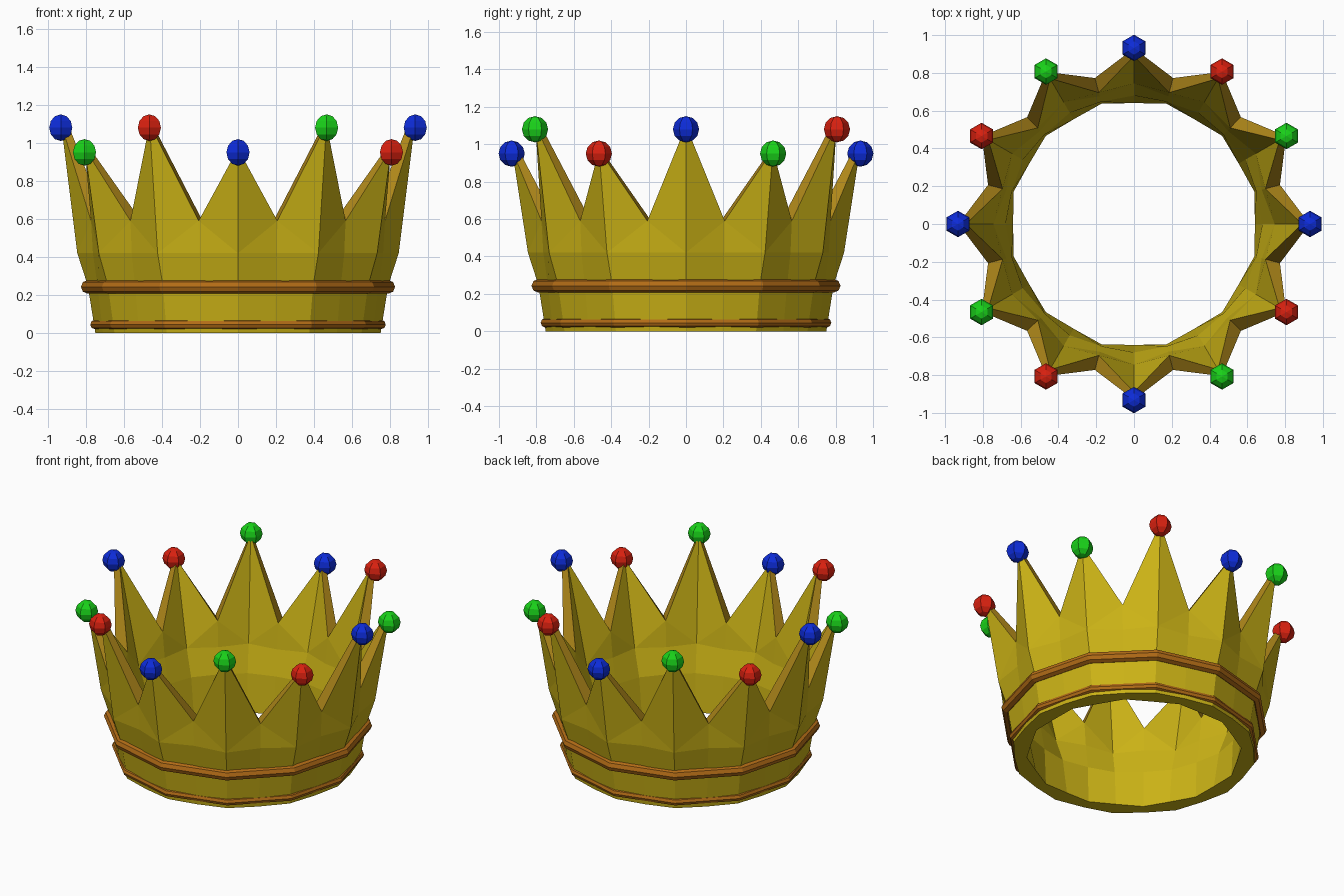
import bpy, bmesh
from math import sin, cos, pi

if "Cube" in bpy.data.objects:
    bpy.data.objects.remove(bpy.data.objects["Cube"])


def material(name, rgb):
    m = bpy.data.materials.new(name)
    m.diffuse_color = (*rgb, 1)
    m.use_nodes = True
    m.node_tree.nodes["Principled BSDF"].inputs["Base Color"].default_value = m.diffuse_color
    return m


GOLD = material("gold", (0.60, 0.45, 0.008))
RIM = material("rim_bronze", (0.42, 0.24, 0.01))
BRONZE = material("bronze", (0.45, 0.15, 0.008))
GEMS = [material("blue", (0.004, 0.025, 0.70)),
        material("green", (0.01, 0.65, 0.01)),
        material("red", (0.70, 0.015, 0.005))]
SPIKES = 12


def spike_height(k):
    return 1.08 if k % 2 == 0 else 0.95


# Crown wall: 24 columns alternating spike centre / valley, (radius, z) rows
def column(i):
    if i % 2 == 0:
        tip = spike_height(i // 2) + 0.02
        outer = [(0.75, 0), (0.79, 0.25), (0.845, 0.42), (0.93, tip)]
        inner = [(0.64, 0), (0.68, 0.25), (0.745, 0.42), (0.89, tip - 0.01)]
    else:
        outer = [(0.735, 0), (0.765, 0.25), (0.79, 0.42), (0.80, 0.59)]
        inner = [(0.66, 0), (0.67, 0.25), (0.70, 0.42), (0.72, 0.59)]
    return outer, inner


bm = bmesh.new()
cols = []
for i in range(2 * SPIKES):
    a = i * pi / SPIKES
    cols.append([[bm.verts.new((r * cos(a), r * sin(a), z)) for r, z in side]
                 for side in column(i)])

for i in range(2 * SPIKES):
    a, b = cols[i], cols[(i + 1) % (2 * SPIKES)]
    for s in (0, 1):
        p, q = a[s], b[s]
        for j in (0, 1):
            bm.faces.new((p[j], q[j], q[j + 1], p[j + 1]))
        # split the spike side from its centre ridge to the valley
        c, v = (p, q) if i % 2 == 0 else (q, p)
        bm.faces.new((c[2], v[2], v[3]))
        bm.faces.new((c[2], v[3], c[3]))
    bm.faces.new((a[0][0], b[0][0], b[1][0], a[1][0]))
    rim = bm.faces.new((a[0][3], b[0][3], b[1][3], a[1][3]))
    rim.material_index = 1
bmesh.ops.recalc_face_normals(bm, faces=bm.faces)
mesh = bpy.data.meshes.new("crown_wall")
bm.to_mesh(mesh)
bm.free()
mesh.materials.append(GOLD)
mesh.materials.append(RIM)
bpy.context.collection.objects.link(bpy.data.objects.new("crown_wall", mesh))


# Bronze bands around the base
def band(name, radius, thick, z):
    bpy.ops.mesh.primitive_torus_add(major_segments=SPIKES, minor_segments=8,
                                     major_radius=radius, minor_radius=thick,
                                     location=(0, 0, z))
    ob = bpy.context.object
    ob.name = name
    ob.data.materials.append(BRONZE)


band("lower_band", 0.752, 0.025, 0.045)
band("upper_band", 0.790, 0.036, 0.243)

# Gem on every spike tip
for k in range(SPIKES):
    a = k * 2 * pi / SPIKES
    bpy.ops.mesh.primitive_uv_sphere_add(
        segments=6, ring_count=6, radius=0.07,
        location=(0.932 * cos(a), 0.932 * sin(a), spike_height(k)))
    ob = bpy.context.object
    ob.name = f"gem_{k + 1}"
    ob.data.materials.append(GEMS[k % 3])
